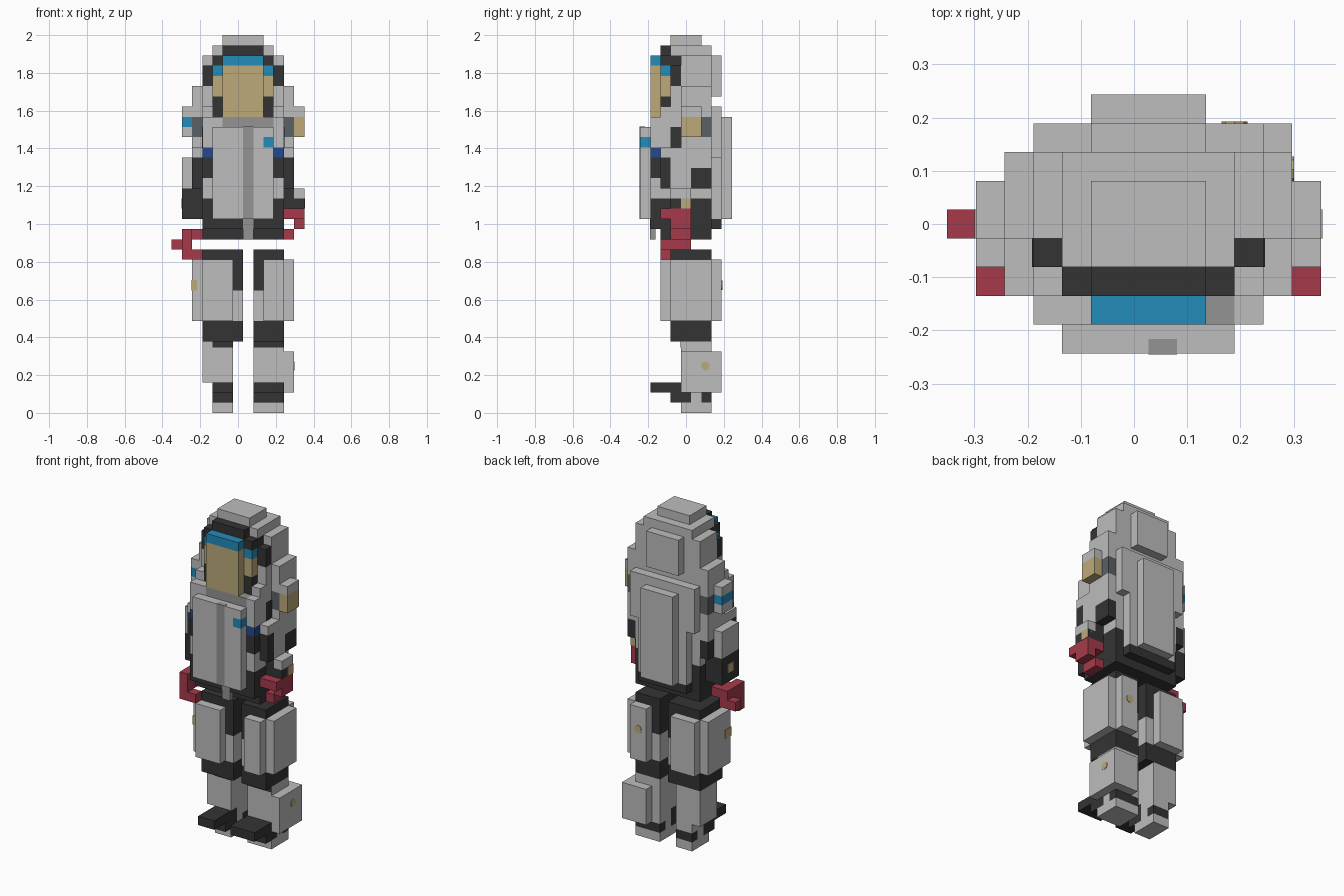
import bpy, bmesh, math
from mathutils import Vector

if "Cube" in bpy.data.objects:
    bpy.data.objects.remove(bpy.data.objects["Cube"], do_unlink=True)

U = 2 / 37                       # size of one cell
ORIGIN = Vector((-6.5 * U, -4.5 * U, 0))


def material(name, rgb):
    lin = [((c / 255 + 0.055) / 1.055) ** 2.4 for c in rgb] + [1]
    m = bpy.data.materials.new(name)
    m.diffuse_color = lin
    m.use_nodes = True
    m.node_tree.nodes["Principled BSDF"].inputs["Base Color"].default_value = lin
    return m


GRAY = material("light gray", (189, 189, 189))
MID = material("mid gray", (148, 148, 148))
SLATE = material("slate", (91, 97, 103))
DARK = material("charcoal", (52, 52, 52))
GOLD = material("gold", (188, 170, 122))
BLUE = material("blue", (35, 140, 187))
NAVY = material("navy", (36, 74, 146))
RED = material("red", (166, 58, 75))


def part(name, mat, *boxes):
    """One object from boxes given as cell ranges (x0, x1, y0, y1, z0, z1)."""
    bm = bmesh.new()
    for x0, x1, y0, y1, z0, z1 in boxes:
        made = bmesh.ops.create_cube(bm, size=1)["verts"]
        for v in made:
            v.co = ORIGIN + U * Vector((x0 if v.co.x < 0 else x1,
                                        y0 if v.co.y < 0 else y1,
                                        z0 if v.co.z < 0 else z1))
    mesh = bpy.data.meshes.new(name)
    bm.to_mesh(mesh)
    bm.free()
    mesh.materials.append(mat)
    ob = bpy.data.objects.new(name, mesh)
    bpy.context.collection.objects.link(ob)
    return ob


def disc(name, mat, cell, axis):
    """Thin round badge centred on a cell position, facing along an axis."""
    rot = (0, math.pi / 2, 0) if axis == "x" else (math.pi / 2, 0, 0)
    bpy.ops.mesh.primitive_cylinder_add(vertices=8, radius=0.45 * U, depth=0.006,
                                        location=ORIGIN + U * Vector(cell), rotation=rot)
    ob = bpy.context.object
    ob.name = name
    ob.data.materials.append(mat)


def both(b):
    """A box and its reflection about the torso centre (x cell 7)."""
    return b, (14 - b[1], 14 - b[0]) + b[2:]


# Helmet
part("helmet_shell", GRAY, (5, 9, 3, 6, 36, 37), (4, 10, 3, 7, 35, 36),
     (3, 11, 4, 7, 30, 35), *both((3, 4, 3, 4, 30, 32)))
part("helmet_back_plate", GRAY, (5, 9, 7, 8, 31, 35))
part("helmet_rim", DARK, (5, 9, 2, 3, 35, 36), (4, 10, 2, 4, 34, 35),
     (3, 11, 3, 4, 32, 34), (4, 10, 3, 4, 29, 32), *both((4, 5, 2, 3, 29, 31)))
part("visor_trim", BLUE, (5, 9, 1, 2, 34, 35), *both((4, 5, 2, 3, 33, 34)))
part("visor", GOLD, (5, 9, 1, 3, 29, 34), *both((4, 5, 2, 3, 31, 33)))

# Torso
part("neck_ring", MID, (5, 10, 1, 3, 28, 29))
part("torso_core", GRAY, (3, 11, 3, 7, 21, 30), (4, 10, 1, 3, 19, 28))
part("shoulder_straps", GRAY, *both((3, 4, 2, 3, 26, 30)), *both((3, 4, 1, 2, 26, 29)),
     (4, 5, 1, 3, 28, 29))
part("strap_clips", NAVY, *both((3, 4, 1, 2, 25, 26)))
part("side_panels", DARK, *both((3, 4, 1, 3, 23, 25)), *both((3, 4, 2, 3, 25, 26)),
     *both((2.95, 3, 3, 4, 26, 28)))
part("lower_side_panels", GRAY, *both((3, 4, 1, 3, 21, 23)))
part("waist", DARK, (3, 11, 1, 7, 18, 19), (3, 11, 2, 7, 17, 18),
     (4, 10, 7, 8, 18, 19), (3, 11, 3, 7, 19, 21), *both((3, 4, 1, 3, 19, 21)))
part("chest_plate", GRAY, (4, 10, 0, 1, 19, 26), (4, 9, 0, 1, 26, 27), (4, 10, 0, 1, 27, 28))
part("chest_light", BLUE, (9, 10, 0, 1, 26, 27))
part("chest_stripe", MID, (7, 8, -0.04, 0.5, 19, 28.04))
part("waist_stripe", MID, (7, 8, 0.96, 1.5, 17, 19))

# Backpack
part("backpack", GRAY, (5, 9, 8, 9, 19, 29), (4, 10, 7, 8, 19, 30))
part("backpack_sides", GRAY, *both((3, 4, 7, 8, 25, 30)))

# Arms: shoulder, slate band, elbow
part("upper_arms", GRAY, *both((2, 3, 4, 7, 29, 32)), *both((2, 3, 4, 7, 26, 27)),
     *both((2, 3, 2, 7, 25, 26)), *both((1, 2, 4, 6, 29, 30)))
part("arm_bands", SLATE, *both((2, 3, 4, 7, 27, 29)))
part("right_arm_patch_base", GRAY, (1, 2, 4, 6, 27, 28))
part("right_arm_patch", BLUE, (1, 2, 4, 6, 28, 29))
part("left_arm_patch", GOLD, (12, 13, 4, 6, 27, 29))
part("inner_elbows", DARK, *both((2, 3, 2, 3, 22, 25)), *both((2, 3, 5, 7, 22, 24)))
part("elbows", GRAY, *both((2, 3, 3, 5, 22, 25)), *both((2, 3, 5, 7, 24, 25)))
part("right_forearm", GRAY, (1, 2, 3, 6, 22, 25))
part("right_cuff", DARK, (1, 3, 3, 6, 19, 22))
part("right_cuff_gauge", GOLD, (0.95, 1.5, 4, 5, 20, 21))
part("left_cuff", DARK, (11, 13, 3, 5, 20, 21), (11, 12, 3, 5, 21, 22), (10, 11, 2, 3, 20, 21))
part("left_forearm", GRAY, (12, 13, 3, 5, 21, 22))
part("left_cuff_gauge", GOLD, (12.5, 13.05, 4, 5, 20, 21))

# Gloves
part("right_glove", RED, (1, 3, 3, 5, 17, 18), (1, 2, 2, 5, 16, 17),
     (0, 1, 4, 5, 16, 17), (1, 3, 2, 3, 15, 16), (1, 2, 2, 3, 17, 18))
part("left_glove", RED, (10, 13, 2, 3, 19, 20), (11, 13, 3, 5, 19, 20),
     (12, 13, 3, 5, 18, 19), (11, 12, 3, 5, 17, 18))

# Legs: (side, core x range, plate x range, outer x range, inner x range)
for side, c0, c1, p0, p1, o0, o1, n0, n1 in (("right", 3, 7, 3, 6, 2, 3, 6, 7),
                                            ("left", 8, 11, 9, 11, 11, 12, 8, 9)):
    part(side + "_hip", DARK, (c0, c1, 3, 7, 15, 16), (n0, n1, 3, 7, 12, 15))
    part(side + "_thigh", GRAY, (p0, p1, 2, 8, 9, 15), (o0, o1, 3, 7, 9, 15),
         (n0, n1, 3, 7, 9, 12))
    part(side + "_knee", DARK, (c0, c1, 3, 7, 7, 9))
part("right_thigh_patch", GOLD, (1.95, 2.5, 2.95, 4, 12, 13))
disc("left_thigh_badge", GOLD, (10, 8, 12.5), "y")

# Shins
part("right_shin", GRAY, (3, 6, 4, 7, 3, 7))
part("left_shin", GRAY, (8, 11, 4, 7, 3, 7), (11, 12, 4, 8, 2, 6), (9, 11, 7, 8, 2, 6))
part("shin_creases", DARK, (4, 6, 3.95, 4.5, 6.4, 7), (8, 11, 3.95, 4.5, 6.4, 7))
disc("left_shin_badge", GOLD, (12, 6.4, 4.6), "x")

# Boots
for side, x0, x1 in (("right", 4, 6), ("left", 8, 11)):
    part(side + "_boot", DARK, (x0, x1, 1, 5, 2, 3), (x0, x1, 3, 5, 1, 2),
         (x0, x1, 6, 7, 1, 2))
    part(side + "_boot_ankle", GRAY, (x0, x1, 5, 7, 2, 3), (x0, x1, 5, 6, 1, 2))
    part(side + "_boot_sole", GRAY, (x0, x1, 4, 7, 0, 1))
